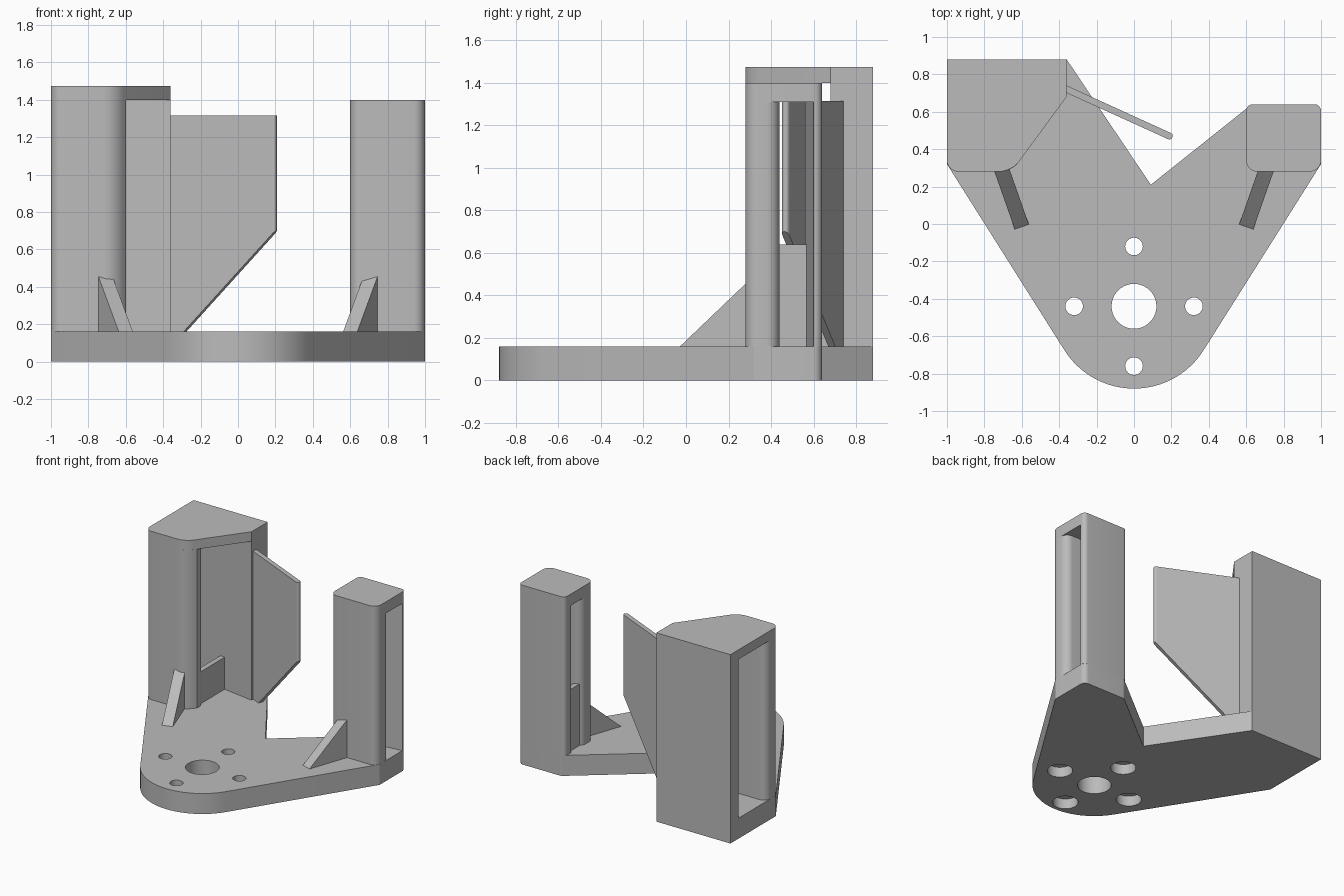
import bpy, bmesh, math
from mathutils import Vector

cube = bpy.data.objects.get("Cube")
if cube:
    bpy.data.objects.remove(cube, do_unlink=True)

grey = bpy.data.materials.new("plain_grey")
grey.use_nodes = True
COLOUR = (0.5, 0.5, 0.5, 1)
grey.diffuse_color = COLOUR
grey.node_tree.nodes["Principled BSDF"].inputs["Base Color"].default_value = COLOUR

BASE_TOP = 0.16


def rounded(corners, steps=8):
    """Outline from (x, y, radius) corners, with arcs where radius > 0."""
    out = []
    n = len(corners)
    for i, (x, y, r) in enumerate(corners):
        p = Vector((x, y))
        if r == 0:
            out.append(p)
            continue
        a = (Vector(corners[i - 1][:2]) - p).normalized()
        b = (Vector(corners[(i + 1) % n][:2]) - p).normalized()
        half = a.angle(b) / 2
        centre = p + (a + b).normalized() * (r / math.sin(half))
        start = p + a * (r / math.tan(half)) - centre
        end = p + b * (r / math.tan(half)) - centre
        turn = start.angle_signed(end)
        for k in range(steps + 1):
            t = -turn * k / steps
            c, s = math.cos(t), math.sin(t)
            out.append(centre + Vector((start.x * c - start.y * s, start.x * s + start.y * c)))
    return out


def prism(name, points, direction):
    """Extrude a flat 3D outline along a direction."""
    bm = bmesh.new()
    face = bm.faces.new([bm.verts.new(p) for p in points])
    new = bmesh.ops.extrude_face_region(bm, geom=[face])["geom"]
    bmesh.ops.translate(bm, vec=direction, verts=[g for g in new if isinstance(g, bmesh.types.BMVert)])
    bmesh.ops.recalc_face_normals(bm, faces=bm.faces)
    mesh = bpy.data.meshes.new(name)
    bm.to_mesh(mesh)
    bm.free()
    mesh.materials.append(grey)
    obj = bpy.data.objects.new(name, mesh)
    bpy.context.collection.objects.link(obj)
    return obj


def slab(name, corners, z0, z1, steps=8):
    points = [(p.x, p.y, z0) for p in rounded(corners, steps)]
    return prism(name, points, Vector((0, 0, z1 - z0)))


def rect(x0, x1, y0, y1, r_front=0, r_back=0):
    return [(x0, y0, r_front), (x1, y0, r_front), (x1, y1, r_back), (x0, y1, r_back)]


def drill(target, x, y, radius, z0, z1):
    """Cut a round hole through the target."""
    ring = [(x + radius * math.cos(k * math.tau / 40), y + radius * math.sin(k * math.tau / 40), z0)
            for k in range(40)]
    cutter = prism("hole_cutter", ring, Vector((0, 0, z1 - z0)))
    cutter.hide_render = True
    mod = target.modifiers.new("hole", 'BOOLEAN')
    mod.operation, mod.solver, mod.object = 'DIFFERENCE', 'EXACT', cutter
    bpy.context.view_layer.objects.active = target
    bpy.ops.object.modifier_apply(modifier=mod.name)
    bpy.data.objects.remove(cutter, do_unlink=True)


# Base plate: round nose, two straight flanks and a notch at the back
nose_y, nose_r = -0.44, 0.44
nose_end = math.radians(-32.5)
outline = [(1, 0.32, 0), (1, 0.64, 0.04), (0.63, 0.64, 0.02), (0.09, 0.21, 0),
           (-0.36, 0.88, 0), (-1, 0.88, 0), (-1, 0.32, 0)]
for k in range(33):
    a = -math.pi - nose_end + (math.pi + 2 * nose_end) * k / 32
    outline.append((nose_r * math.cos(a), nose_y + nose_r * math.sin(a), 0))
base = slab("base_plate", outline, 0, BASE_TOP)

# Central bore and four counterbored screw holes
drill(base, 0, nose_y, 0.12, -0.1, 0.3)
for k in range(4):
    a = k * math.pi / 2
    hx, hy = 0.32 * math.cos(a), nose_y + 0.32 * math.sin(a)
    drill(base, hx, hy, 0.047, -0.1, 0.3)
    drill(base, hx, hy, 0.09, -0.1, 0.08)

# Tall tower: front column, slanted back wall, low sill and cap
slab("tall_front_column", [(-1, 0.28, 0.06), (-0.654, 0.28, 0.13), (-0.6, 0.353, 0),
                           (-0.6, 0.44, 0.06), (-1, 0.44, 0.06)], BASE_TOP, 1.4)
slab("tall_back_wall", [(-1, 0.78, 0), (-0.36, 0.68, 0), (-0.36, 0.88, 0), (-1, 0.88, 0)],
     BASE_TOP, 1.4)
slab("tall_sill", rect(-0.66, -0.62, 0.43, 0.74), BASE_TOP, 0.41)
slab("tall_cap", [(-1, 0.28, 0.06), (-0.654, 0.28, 0.14), (-0.36, 0.68, 0),
                  (-0.36, 0.88, 0), (-1, 0.88, 0)], 1.4, 1.475)

# Short tower: same parts, smaller
slab("short_front_column", rect(0.6, 1, 0.28, 0.44, 0.06, 0.06), BASE_TOP, 1.31)
slab("short_back_wall", [(0.6, 0.56, 0), (1, 0.6, 0), (1, 0.64, 0.035), (0.6, 0.64, 0.035)],
     BASE_TOP, 1.31)
slab("short_sill", rect(0.62, 0.66, 0.43, 0.575), BASE_TOP, 0.64)
slab("short_cap", rect(0.6, 1, 0.28, 0.64, 0.06, 0.035), 1.31, 1.4)

# Triangular braces in front of both columns
for side, name in ((-1, "right_brace"), (1, "left_brace")):
    along = Vector((side * 0.33, 0.94, 0)).normalized()
    across = Vector((-along.y, along.x, 0)) * 0.08
    toe = Vector((side * 0.6, -0.015, BASE_TOP)) - across / 2
    heel = toe + along * 0.36
    prism(name, [toe, heel, heel + Vector((0, 0, 0.325))], across)

# Thin deflector fin leaning out from the tall tower
start = Vector((-0.37, 0.725, 0))
run = Vector((0.575, -0.262, 0))
thick = Vector((-run.y, run.x, 0)).normalized() * 0.036
profile = [(0, BASE_TOP), (0.15, BASE_TOP), (1, 0.7), (1, 1.315), (0, 1.315)]
fin = prism("deflector_fin", [start + run * t + Vector((0, 0, z)) - thick / 2 for t, z in profile], thick)
bevel = fin.modifiers.new("round_tip", 'BEVEL')
bevel.width, bevel.segments, bevel.limit_method = 0.016, 4, 'WEIGHT'
weights = fin.data.attributes.new("bevel_weight_edge", 'FLOAT', 'EDGE')
tip_x = (start + run).x - 0.03
for edge in fin.data.edges:
    a, b = (fin.data.vertices[i].co for i in edge.vertices)
    if min(a.x, b.x) > tip_x and abs(a.z - b.z) > 0.1:
        weights.data[edge.index].value = 1

# Smooth the round walls and keep the edges sharp
for obj in bpy.context.collection.objects:
    if obj.type == 'MESH' and grey.name in obj.data.materials:
        bpy.ops.object.select_all(action='DESELECT')
        obj.select_set(True)
        bpy.context.view_layer.objects.active = obj
        bpy.ops.object.shade_smooth_by_angle(angle=math.radians(30))
